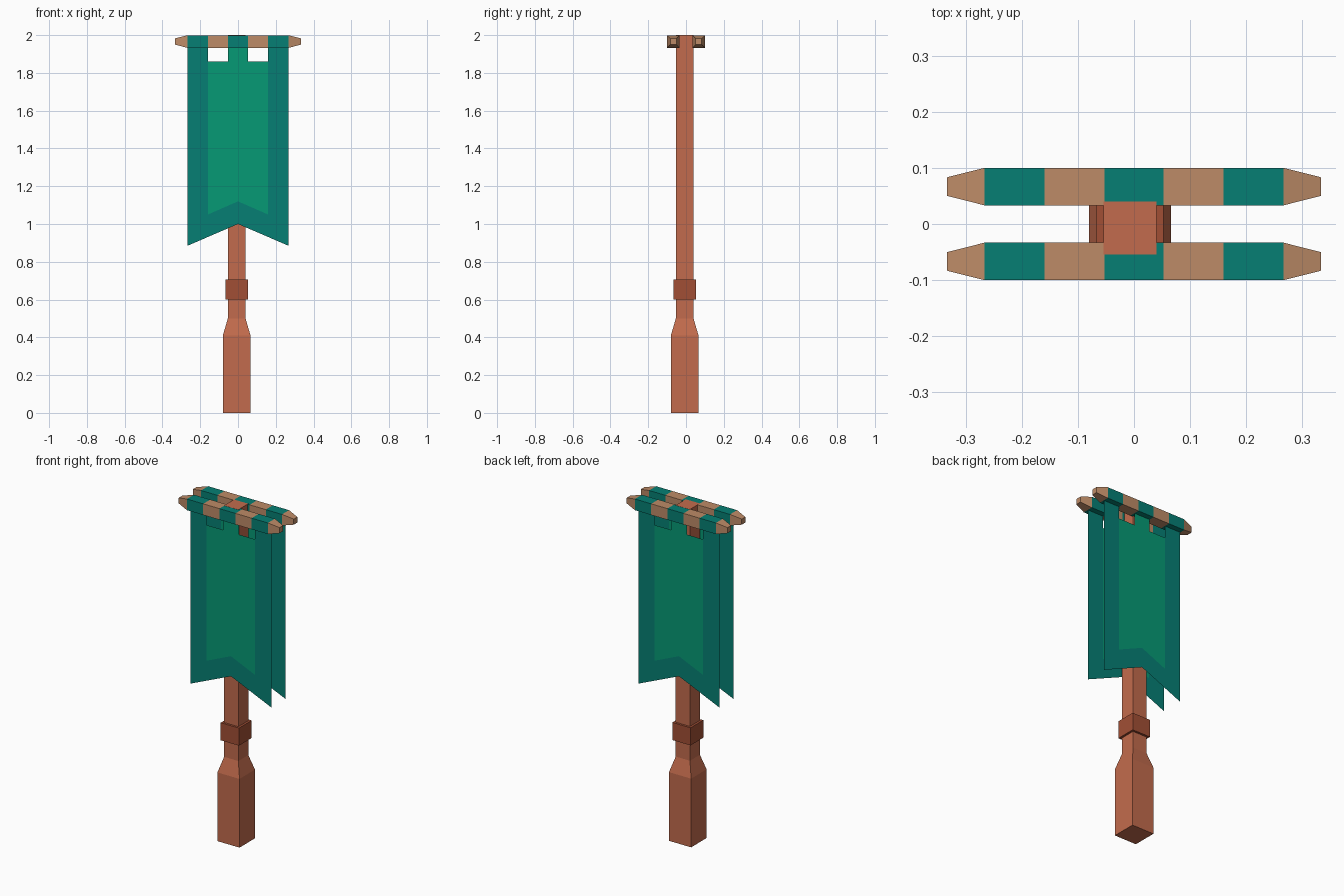
import bpy, bmesh
from math import pi

if "Cube" in bpy.data.objects:
    bpy.data.objects.remove(bpy.data.objects["Cube"])


def material(name, r, g, b):
    """Material from display RGB (0-255), converted to linear."""
    m = bpy.data.materials.new(name)
    m.diffuse_color = [(c / 255) ** 2.2 for c in (r, g, b)] + [1]
    m.use_nodes = True
    m.node_tree.nodes["Principled BSDF"].inputs["Base Color"].default_value = m.diffuse_color
    return m


WOOD = material("pole_wood", 193, 107, 78)
DARK = material("collar_wood", 160, 80, 56)
TAN = material("bar_wood", 188, 138, 103)
TEAL = material("teal_cloth", 14, 126, 115)
GREEN = material("green_cloth", 14, 152, 116)


def finish(name, bm, mats):
    me = bpy.data.meshes.new(name)
    bm.to_mesh(me)
    bm.free()
    for m in mats:
        me.materials.append(m)
    ob = bpy.data.objects.new(name, me)
    bpy.context.collection.objects.link(ob)
    return ob


def loft(name, sections, mats, slots=None):
    """Square rings (position, half width) stacked along z, capped at both ends."""
    bm = bmesh.new()
    rings = [[bm.verts.new((sx * h, sy * h, z)) for sx, sy in
              ((-1, -1), (1, -1), (1, 1), (-1, 1))] for z, h in sections]
    for i, (a, b) in enumerate(zip(rings, rings[1:])):
        for k in range(4):
            f = bm.faces.new((a[k], a[k - 3], b[k - 3], b[k]))
            f.material_index = slots[i] if slots else 0
    bm.faces.new(rings[0][::-1])
    bm.faces.new(rings[-1])
    return finish(name, bm, mats)


# Pole with thick handle, and its collar (both slightly off centre)
pole = loft("pole", [(0, .073), (.41, .073), (.5, .047), (2, .047)], [WOOD])
collar = loft("pole_collar", [(.6, .06), (.705, .06)], [DARK])
for ob in (pole, collar):
    ob.location = (-.007, -.007, 0)


def make_bar(name, y):
    """Striped crossbar with tapered tips."""
    R = .0333
    xs = [-.267, -.16, -.053, .053, .16, .267]
    rings = [(-.333, R / 2)] + [(x, R) for x in xs] + [(.333, R / 2)]
    ob = loft(name, rings, [TAN, TEAL], [0, 1, 0, 1, 0, 1, 0])
    ob.rotation_euler = (0, pi / 2, 0)
    ob.location = (0, y, 1.9659)


def make_banner(name, y, turn):
    """Thin cloth with swallowtail hem; right half is mirrored to the left."""
    T = 1.934
    parts = [
        (0, [(.16, T), (.16, 1.86), (.16, 1.05), (.267, .885), (.267, T)]),    # side border
        (0, [(0, 1.0), (.267, .885), (.16, 1.05), (0, 1.12)]),                 # hem border
        (1, [(0, 1.12), (.16, 1.05), (.16, 1.86), (.053, 1.86), (0, 1.86)]),   # centre panel
        (1, [(0, 1.86), (.053, 1.86), (.053, T), (0, T)]),                     # hanging tab
    ]
    bm = bmesh.new()
    for slot, pts in parts:
        for side in (1, -1):
            f = bm.faces.new([bm.verts.new((side * x, 0, z)) for x, z in pts[::side]])
            f.material_index = slot
    bmesh.ops.remove_doubles(bm, verts=bm.verts, dist=1e-4)
    ob = finish(name, bm, [TEAL, GREEN])
    ob.location.y = y
    ob.rotation_euler.z = turn


# Front and back banners, each on its own bar
for label, y, turn in (("front", -.0667, 0), ("back", .0667, pi)):
    make_bar(label + "_crossbar", y)
    make_banner(label + "_banner", y, turn)
